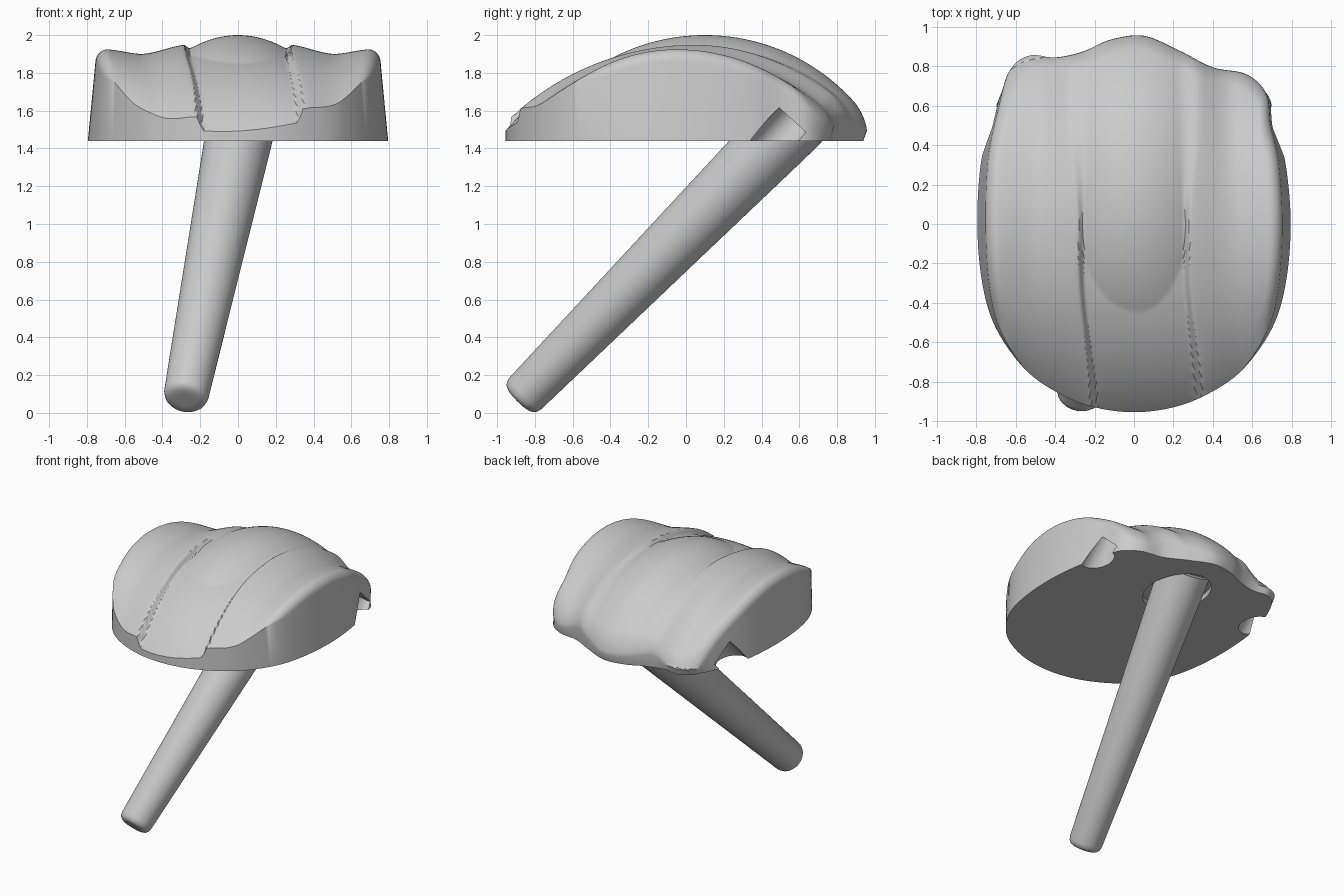
import bpy, bmesh, math
from mathutils import Vector

cube = bpy.data.objects.get("Cube")
if cube:
    bpy.data.objects.remove(cube, do_unlink=True)

BASE = 1.44
RINGS, STEPS = 90, 10

# Plan outline of the cap, counter-clockwise from the front
OUTLINE = [(0, -.955), (.2, -.93), (.38, -.86), (.55, -.74), (.7, -.53), (.77, -.3),
           (.795, 0), (.77, .3), (.715, .5), (.68, .66), (.57, .76), (.4, .795),
           (.23, .88), (.05, .955), (-.12, .935), (-.26, .875), (-.4, .845),
           (-.53, .855), (-.63, .78), (-.705, .58), (-.775, .32), (-.795, 0),
           (-.77, -.3), (-.7, -.53), (-.55, -.74), (-.38, -.86), (-.2, -.93)]


def smooth(a, b, v):
    t = min(max((v - a) / (b - a), 0), 1)
    return t * t * (3 - 2 * t)


def mix(a, b, t):
    return a + (b - a) * t


def arc(y, peak, centre, front, back):
    """Height of a dome line with separate front and back radii."""
    r, d = (front if y < centre else back), y - centre
    return peak - r + math.sqrt(max(r * r - d * d, 0))


def closed_spline(points):
    pts = [Vector(p) for p in points]
    n, out = len(pts), []
    for i in range(n):
        a, b, c, d = (pts[(i + k) % n] for k in (-1, 0, 1, 2))
        for s in range(STEPS):
            t = s / STEPS
            out.append(.5 * (2 * b + (c - a) * t + (2 * a - 5 * b + 4 * c - d) * t ** 2
                             + (3 * b - a - 3 * c + d) * t ** 3))
    return out


def surface(x, y):
    """Central track between two ridges, with a dished pad on each side."""
    u = abs(x - .067 * smooth(-.2, -1, y))
    bulge = arc(y, 2, .1, 1.06, 1.06) - 1.1 * u * u
    track = arc(y, 1.93, 0, 1.264, 1.264) - .4 * u * u
    floor = max(bulge, track)
    ridge = arc(y, 1.95, .05, 1.44, 1.2)
    valley = arc(y, 1.9, -.03, 1.14, 1.15)
    outer = arc(y, 1.925, -.05, .93, 1.05)
    side = mix(mix(ridge, valley, smooth(.26, .52, u)), outer, smooth(.5, .71, u))
    widen = .06 * smooth(0, .6, y)
    return mix(floor, side, smooth(.25 - widen, .285 + widen, u))


def new_object(name, bm):
    bmesh.ops.recalc_face_normals(bm, faces=bm.faces)
    mesh = bpy.data.meshes.new(name)
    bm.to_mesh(mesh)
    bm.free()
    obj = bpy.data.objects.new(name, mesh)
    bpy.context.collection.objects.link(obj)
    return obj


def bridge(bm, a, b):
    for i in range(len(a)):
        j = (i + 1) % len(a)
        bm.faces.new((a[i], b[i], b[j], a[j]))


def activate(obj):
    bpy.ops.object.select_all(action='DESELECT')
    obj.select_set(True)
    bpy.context.view_layer.objects.active = obj


def lathe(name, profile, origin, axis, scale=(1, 1, 1), sides=64):
    """Closed solid of revolution from (radius, distance) pairs."""
    bm = bmesh.new()
    rot = Vector(axis).to_track_quat('Z', 'Y')
    rings = []
    for r, d in profile:
        ring = []
        for k in range(sides):
            a = math.tau * k / sides
            p = Vector((r * math.cos(a) * scale[0], r * math.sin(a) * scale[1], d))
            ring.append(bm.verts.new(Vector(origin) + rot @ p))
        rings.append(ring)
    for a, b in zip(rings, rings[1:]):
        bridge(bm, a, b)
    bm.faces.new(rings[0])
    bm.faces.new(rings[-1])
    return new_object(name, bm)


def cut(target, cutter):
    cutter.hide_render = True
    mod = target.modifiers.new("cut", 'BOOLEAN')
    mod.operation, mod.solver, mod.object = 'DIFFERENCE', 'EXACT', cutter
    activate(target)
    bpy.ops.object.modifier_apply(modifier=mod.name)
    bpy.data.objects.remove(cutter, do_unlink=True)


# Domed cap: rings shrinking from the rim to the centre
bm = bmesh.new()
edge = closed_spline(OUTLINE)
rings = []
for i in range(1, RINGS + 1):
    t = 1 - (1 - i / RINGS) ** 1.3
    ring = []
    for p in edge:
        inset = .05 * max(1 - (p.y / .75) ** 2, 0)
        x, y = p.x * (1 - inset) * t, p.y * t
        # Rolled rim at the sides and back, crisp rim at the front
        q = max(1 - (1 - t) * p.length / .07, 0)
        roll = .07 * smooth(-.62, -.4, p.y) * (1 - math.sqrt(1 - q * q))
        ring.append(bm.verts.new((x, y, max(surface(x, y) - roll, BASE + .05))))
    rings.append(ring)
foot = []
for p in edge:
    tuck = 1 - .02 * smooth(.6, .8, p.y)
    foot.append(bm.verts.new((p.x * tuck, p.y * tuck, BASE)))
rings.append(foot)
for a, b in zip(rings, rings[1:]):
    bridge(bm, a, b)
top = bm.verts.new((0, 0, surface(0, 0)))
for i in range(len(edge)):
    bm.faces.new((top, rings[0][i], rings[0][(i + 1) % len(edge)]))
bm.faces.new(foot)
cap = new_object("domed_cap", bm)

# Angled grip notches under both back corners
for side in (-1, 1):
    cut(cap, lathe("notch_cutter", [(.1, 0), (.1, .5)],
                   (side * .72, .565, 1.55), (0, -.68, -.73)))

# Shallow oval recess around the peg root
cut(cap, lathe("recess_cutter", [(1, 0), (1, .1)],
               (0, .47, BASE - .06), (0, 0, 1), scale=(.21, .28, 1)))

# Tapered slanting peg with a rounded tip
peg = lathe("peg", [(.05, 0), (.08, .001), (.1, .01), (.112, .025), (.119, .05),
                    (.178, 1.95), (.182, 2.12)],
            (-.28, -.885, .068), (.28, 1.355, 1.372))

for obj in (cap, peg):
    activate(obj)
    bpy.ops.object.shade_smooth_by_angle(angle=math.radians(35))
